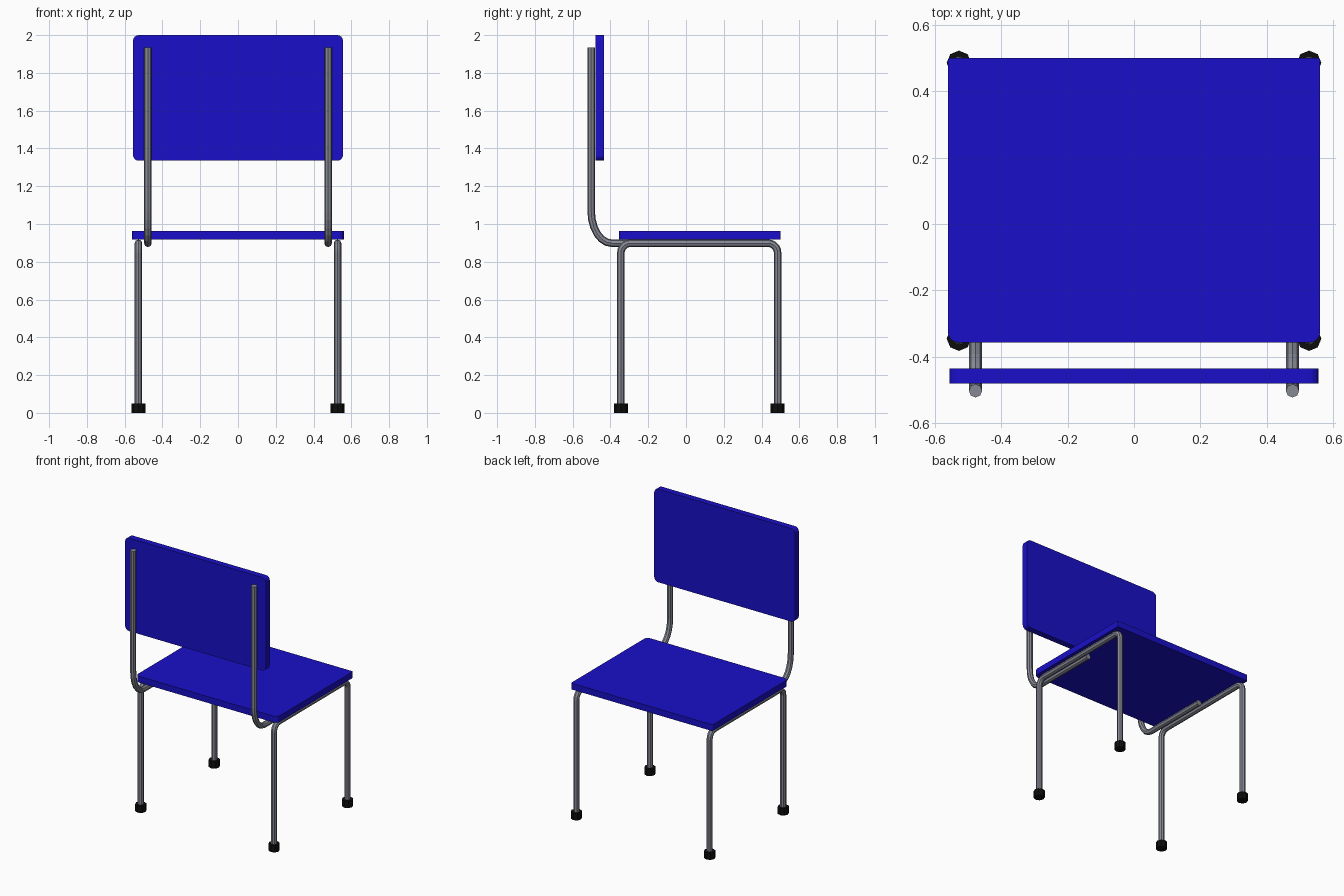
import bpy, bmesh
from math import sin, cos, pi, radians
from mathutils import Matrix, Vector

if "Cube" in bpy.data.objects:
    bpy.data.objects.remove(bpy.data.objects["Cube"])


def material(name, rgb):
    m = bpy.data.materials.new(name)
    m.diffuse_color = (*rgb, 1)
    m.use_nodes = True
    m.node_tree.nodes["Principled BSDF"].inputs["Base Color"].default_value = m.diffuse_color
    return m


BLUE = material("blue_board", (0.010, 0.005, 0.58))
STEEL = material("steel", (0.24, 0.25, 0.30))
RUBBER = material("black_rubber", (0.004, 0.004, 0.004))


def finish(name, bm, mat):
    bmesh.ops.recalc_face_normals(bm, faces=bm.faces)
    me = bpy.data.meshes.new(name)
    bm.to_mesh(me)
    bm.free()
    me.materials.append(mat)
    ob = bpy.data.objects.new(name, me)
    bpy.context.collection.objects.link(ob)
    return ob


def arc(cx, cy, rx, ry, a0, a1, steps):
    """Points on an ellipse from angle a0 to a1 in degrees."""
    angles = [radians(a0 + (a1 - a0) * i / steps) for i in range(steps + 1)]
    return [(cx + rx * cos(a), cy + ry * sin(a)) for a in angles]


def board(name, half_w, lo, hi, r_lo, r_hi, thick, transform):
    """Rounded rectangle, extruded upwards, then placed."""
    pts = (arc(half_w - r_hi, hi - r_hi, r_hi, r_hi, 0, 90, 4)
           + arc(-half_w + r_hi, hi - r_hi, r_hi, r_hi, 90, 180, 4)
           + arc(-half_w + r_lo, lo + r_lo, r_lo, r_lo, 180, 270, 4)
           + arc(half_w - r_lo, lo + r_lo, r_lo, r_lo, 270, 360, 4))
    bm = bmesh.new()
    face = bm.faces.new([bm.verts.new((x, y, 0)) for x, y in pts])
    ext = bmesh.ops.extrude_face_region(bm, geom=[face])
    verts = [g for g in ext["geom"] if isinstance(g, bmesh.types.BMVert)]
    bmesh.ops.translate(bm, verts=verts, vec=(0, 0, thick))
    bm.transform(transform)
    return finish(name, bm, BLUE)


def tube(name, x, path, r=0.02, sides=8):
    """Eight-sided tube along a (y, z) path in the plane of constant x."""
    bm = bmesh.new()
    rings = []
    p = [Vector((0, y, z)) for y, z in path]
    for i, c in enumerate(p):
        t = (p[min(i + 1, len(p) - 1)] - p[max(i - 1, 0)]).normalized()
        u = Vector((1, 0, 0))
        v = t.cross(u)
        rings.append([bm.verts.new(c + Vector((x, 0, 0))
                      + r * (cos(2 * pi * k / sides) * u + sin(2 * pi * k / sides) * v))
                      for k in range(sides)])
    for a, b in zip(rings, rings[1:]):
        for k in range(sides):
            n = (k + 1) % sides
            bm.faces.new((a[k], a[n], b[n], b[k]))
    bm.faces.new(rings[0])
    bm.faces.new(rings[-1])
    return finish(name, bm, STEEL)


# Seat and backrest boards
board("seat", 0.56, -0.356, 0.50, 0.03, 0.008, 0.045, Matrix.Translation((0, 0, 0.918)))
board("backrest", 0.556, 1.335, 2.0, 0.03, 0.03, 0.045,
      Matrix.Translation((0, -0.435, 0)) @ Matrix.Rotation(pi / 2, 4, 'X'))

# Paths of the leg hoops and the backrest supports
BACK_Y, FRONT_Y, RAIL_Z, BEND = -0.345, 0.485, 0.898, 0.05
hoop = ([(BACK_Y, 0.02)]
        + arc(BACK_Y + BEND, RAIL_Z - BEND, BEND, BEND, 180, 90, 5)
        + arc(FRONT_Y - BEND, RAIL_Z - BEND, BEND, BEND, 90, 0, 5)
        + [(FRONT_Y, 0.02)])
support = ([(-0.502, 1.935)]
           + arc(-0.392, 1.068, 0.11, 0.17, 180, 270, 6)
           + [(0.10, RAIL_Z)])

for side, s in (("left", -1), ("right", 1)):
    tube(f"{side}_leg_hoop", s * 0.527, hoop)
    tube(f"{side}_backrest_support", s * 0.477, support)
    # Rubber feet
    for end, y in (("rear", BACK_Y), ("front", FRONT_Y)):
        bm = bmesh.new()
        bmesh.ops.create_cone(bm, cap_ends=True, segments=8, radius1=0.037,
                              radius2=0.037, depth=0.05,
                              matrix=Matrix.Translation((s * 0.527, y, 0.025)))
        finish(f"{side}_{end}_foot", bm, RUBBER)
